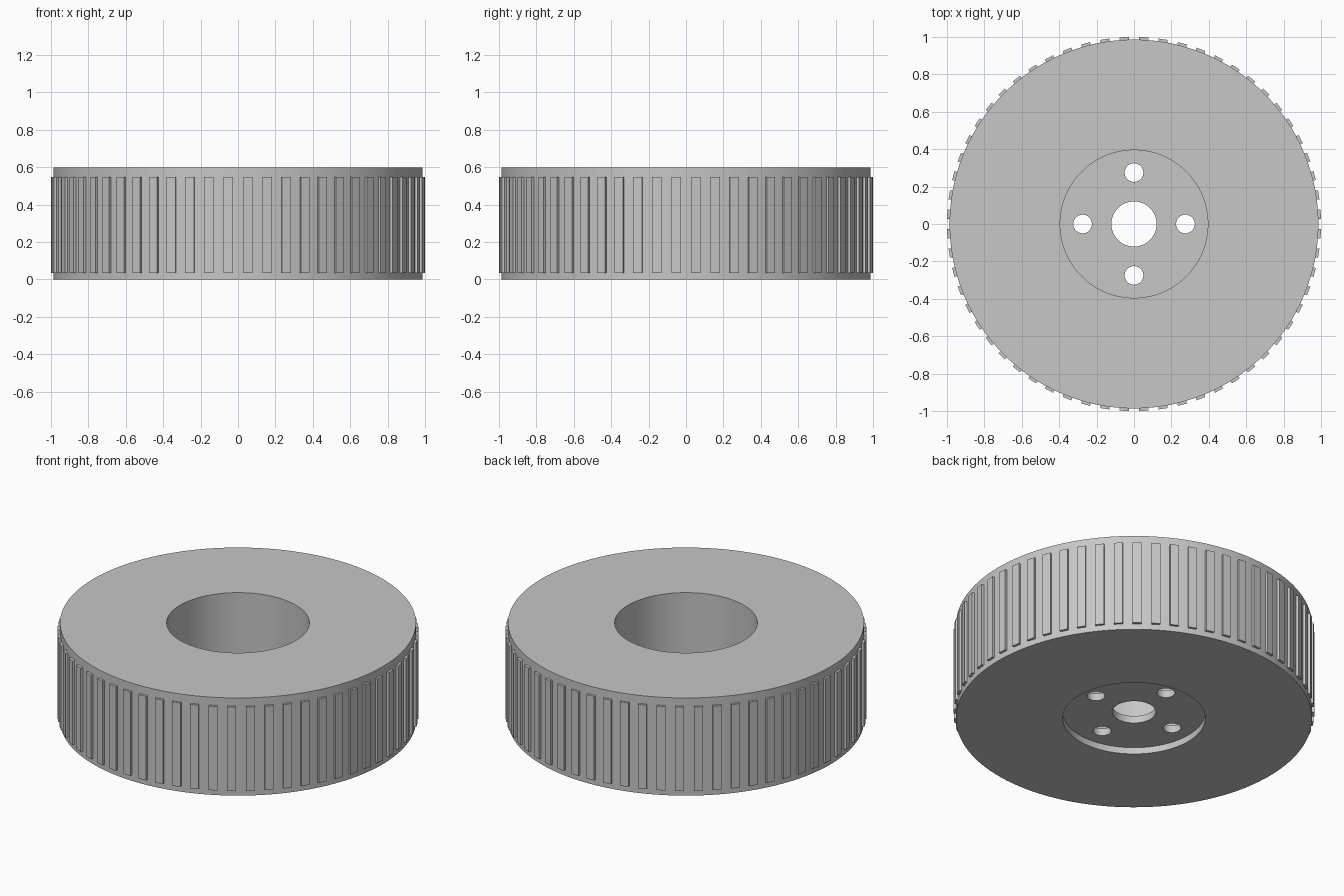
import bpy, bmesh, math
from mathutils import Matrix

if "Cube" in bpy.data.objects:
    bpy.data.objects.remove(bpy.data.objects["Cube"])

SEGMENTS = 128
RIBS = 60
BORE = 0.395

grey = bpy.data.materials.new("plain grey")
grey.diffuse_color = (0.57, 0.57, 0.57, 1)
grey.use_nodes = True
grey.node_tree.nodes["Principled BSDF"].inputs["Base Color"].default_value = grey.diffuse_color


def finish(ob):
    ob.data.materials.clear()
    ob.data.materials.append(grey)
    bpy.ops.object.select_all(action='DESELECT')
    ob.select_set(True)
    bpy.context.view_layer.objects.active = ob
    bpy.ops.object.shade_smooth_by_angle(angle=math.radians(30))


def mesh_object(name, bm):
    bmesh.ops.recalc_face_normals(bm, faces=bm.faces)
    me = bpy.data.meshes.new(name)
    bm.to_mesh(me)
    bm.free()
    ob = bpy.data.objects.new(name, me)
    bpy.context.collection.objects.link(ob)
    finish(ob)
    return ob


# Wheel ring: rectangular section turned around the axle
bm = bmesh.new()
profile = [(BORE, 0), (0.986, 0), (0.986, 0.597), (BORE, 0.597)]
rings = []
for i in range(SEGMENTS):
    a = 2 * math.pi * i / SEGMENTS
    rings.append([bm.verts.new((r * math.cos(a), r * math.sin(a), z)) for r, z in profile])
for i in range(SEGMENTS):
    p, q = rings[i], rings[(i + 1) % SEGMENTS]
    for j in range(4):
        k = (j + 1) % 4
        bm.faces.new((p[j], q[j], q[k], p[k]))
mesh_object("wheel_ring", bm)

# Tread ribs: thin upright bars around the rim
bm = bmesh.new()
z0, z1, r0, r1 = 0.035, 0.548, 0.97, 1.0
for i in range(RIBS):
    turn = Matrix.Rotation(2 * math.pi * (i + 0.5) / RIBS, 4, 'Z')
    place = Matrix.Translation(((r0 + r1) / 2, 0, (z0 + z1) / 2))
    size = Matrix.Diagonal((r1 - r0, 0.049, z1 - z0, 1))
    bmesh.ops.create_cube(bm, size=1, matrix=turn @ place @ size)
mesh_object("tread_ribs", bm)

# Hub plate: filled outline with an axle hole and four bolt holes
curve = bpy.data.curves.new("hub_plate", 'CURVE')
curve.dimensions = '2D'
curve.fill_mode = 'BOTH'
curve.extrude = 0.022


def outline(cx, cy, r, n):
    s = curve.splines.new('POLY')
    s.points.add(n - 1)
    for i, p in enumerate(s.points):
        a = 2 * math.pi * i / n
        p.co = (cx + r * math.cos(a), cy + r * math.sin(a), 0, 1)
    s.use_cyclic_u = True


outline(0, 0, BORE, SEGMENTS)
outline(0, 0, 0.121, 64)
for i in range(4):
    a = i * math.pi / 2
    outline(0.275 * math.cos(a), 0.275 * math.sin(a), 0.05, 32)
hub = bpy.data.objects.new("hub_plate", curve)
hub.location.z = 0.062
bpy.context.collection.objects.link(hub)
bpy.ops.object.select_all(action='DESELECT')
hub.select_set(True)
bpy.context.view_layer.objects.active = hub
bpy.ops.object.convert(target='MESH')
hub = bpy.context.view_layer.objects.active

# Weld the plate's caps to its walls
bm = bmesh.new()
bm.from_mesh(hub.data)
bmesh.ops.remove_doubles(bm, verts=bm.verts, dist=0.0001)
bmesh.ops.recalc_face_normals(bm, faces=bm.faces)
bm.to_mesh(hub.data)
bm.free()
finish(hub)
